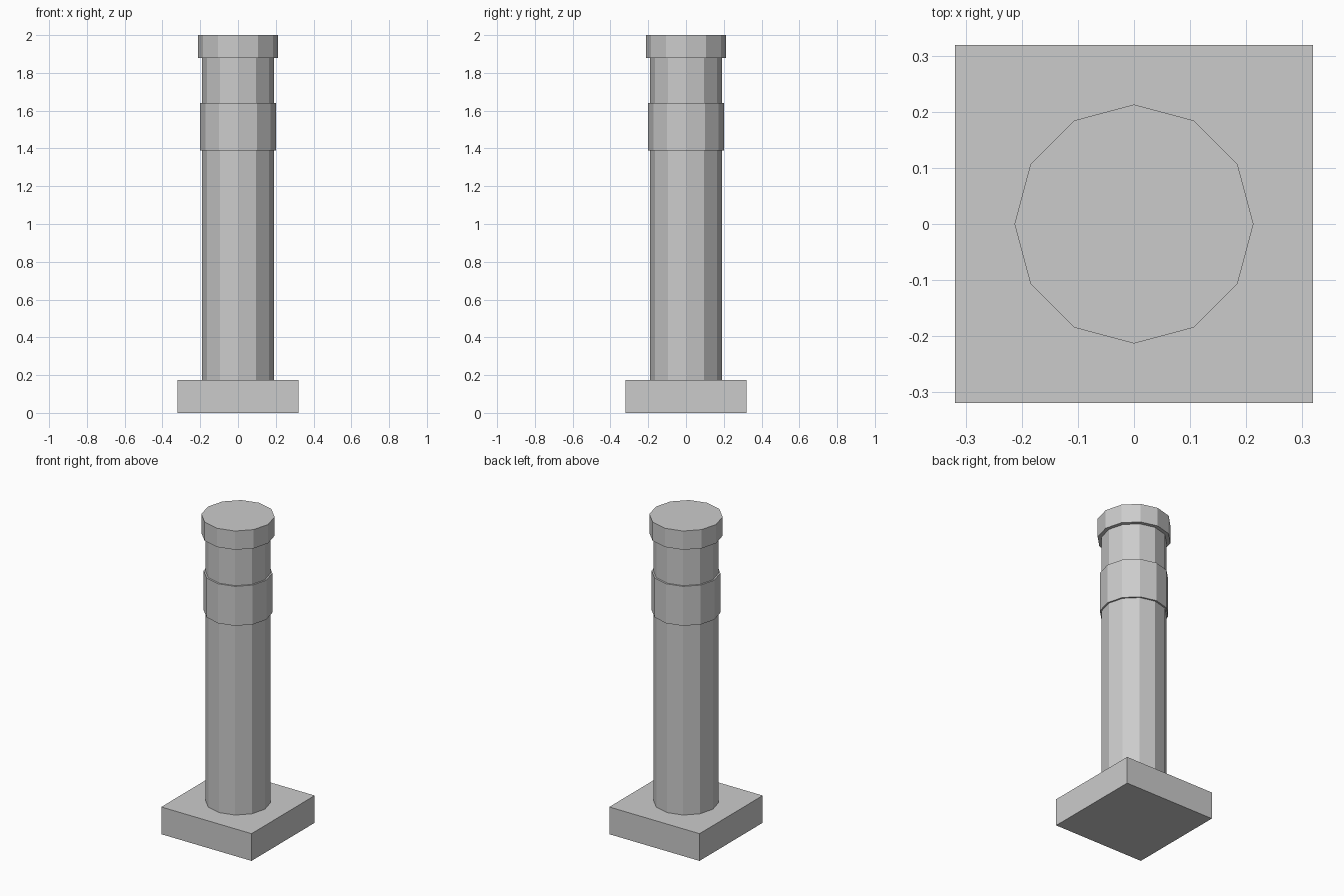
import bpy

if "Cube" in bpy.data.objects:
    bpy.data.objects.remove(bpy.data.objects["Cube"])

SIDES = 12


def drum(name, radius, z0, z1):
    """Flat-sided upright cylinder with a corner on the x axis."""
    bpy.ops.mesh.primitive_cylinder_add(
        vertices=SIDES, radius=radius, depth=z1 - z0,
        location=(0, 0, (z0 + z1) / 2))
    bpy.context.object.name = name


# Square base plate
BASE_TOP = 0.174
bpy.ops.mesh.primitive_cube_add(size=1, location=(0, 0, BASE_TOP / 2))
base = bpy.context.object
base.name = "base_plate"
base.scale = (0.638, 0.638, BASE_TOP)

# Post, raised band and cap
drum("post_shaft", 0.19, BASE_TOP, 1.88)
drum("raised_band", 0.2, 1.388, 1.64)
drum("post_cap", 0.213, 1.88, 2.0)
